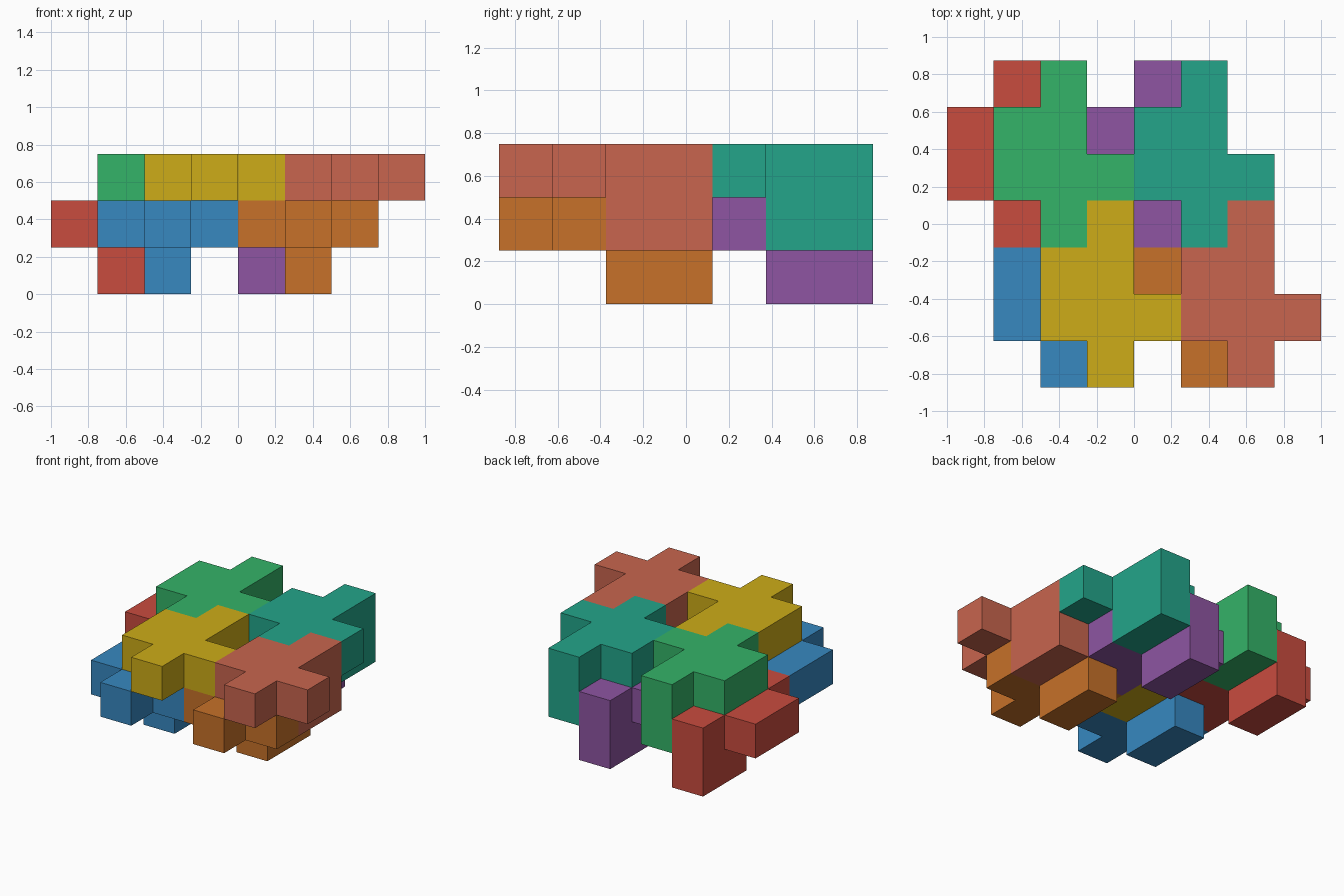
import bpy, bmesh
from mathutils import Vector

if "Cube" in bpy.data.objects:
    bpy.data.objects.remove(bpy.data.objects["Cube"])

U = 0.25                      # edge of one cell
ORIGIN = Vector((-1.0, -0.875, 0.0))

# One interlocking piece: seven-cell cross plate plus a two-cell foot below it
PLATE = [(1, 3), (0, 2), (1, 2), (0, 1), (1, 1), (2, 1), (1, 0)]
FOOT = [(1, 3), (1, 2)]
CELLS = {(x, y, 1) for x, y in PLATE} | {(x, y, 0) for x, y in FOOT}

# Name, colour, cell offset
PIECES = [
    ("lower_back_left_piece", "C94C3F", (0, 3, 0)),
    ("lower_back_right_piece", "8E55A2", (3, 3, 0)),
    ("lower_front_left_piece", "3788C0", (1, 0, 0)),
    ("lower_front_right_piece", "C77129", (4, 0, 0)),
    ("upper_back_left_piece", "34B368", (1, 3, 1)),
    ("upper_back_right_piece", "23A58A", (4, 3, 1)),
    ("upper_front_left_piece", "CDAC18", (2, 0, 1)),
    ("upper_front_right_piece", "C8654E", (5, 0, 1)),
]


def linear(hex_colour):
    srgb = [int(hex_colour[i:i + 2], 16) / 255 for i in (0, 2, 4)]
    return [((c + 0.055) / 1.055) ** 2.4 for c in srgb] + [1.0]


def piece_mesh():
    """Closed outer skin of the joined cells, with coplanar faces merged."""
    bm = bmesh.new()
    for cell in CELLS:
        centre = Vector(cell) + Vector((0.5, 0.5, 0.5))
        for axis in range(3):
            for sign in (-1, 1):
                n = Vector((0, 0, 0))
                n[axis] = sign
                if tuple(int(a + b) for a, b in zip(cell, n)) in CELLS:
                    continue
                u = Vector((0, 0, 0))
                u[(axis + 1) % 3] = 0.5
                v = n.cross(u)
                mid = centre + n * 0.5
                corners = (mid - u - v, mid + u - v, mid + u + v, mid - u + v)
                bm.faces.new([bm.verts.new(p * U) for p in corners])
    bmesh.ops.remove_doubles(bm, verts=bm.verts, dist=1e-4)
    bmesh.ops.dissolve_limit(bm, angle_limit=0.01, verts=bm.verts, edges=bm.edges)
    bmesh.ops.recalc_face_normals(bm, faces=bm.faces)
    mesh = bpy.data.meshes.new("piece")
    bm.to_mesh(mesh)
    bm.free()
    return mesh


base = piece_mesh()
for name, colour, offset in PIECES:
    mesh = base.copy()
    mesh.name = name
    mat = bpy.data.materials.new(name + "_colour")
    mat.diffuse_color = linear(colour)
    mat.use_nodes = True
    mat.node_tree.nodes["Principled BSDF"].inputs["Base Color"].default_value = mat.diffuse_color
    mesh.materials.append(mat)
    obj = bpy.data.objects.new(name, mesh)
    obj.location = ORIGIN + Vector(offset) * U
    bpy.context.collection.objects.link(obj)
bpy.data.meshes.remove(base)
